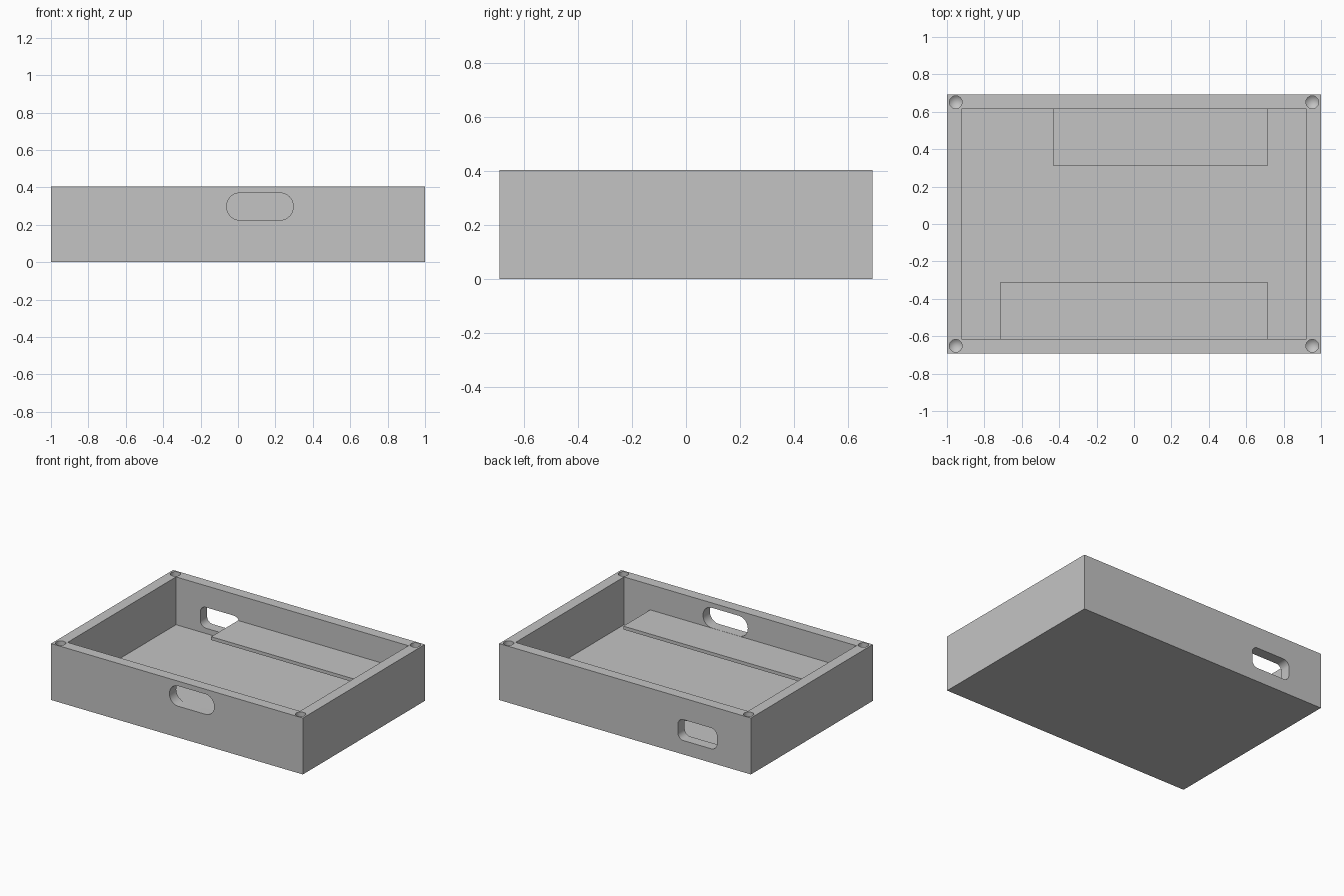
import bpy, bmesh, math
from mathutils import Vector

cube = bpy.data.objects.get("Cube")
if cube:
    bpy.data.objects.remove(cube, do_unlink=True)

# Overall sizes
HALF_X, HALF_Y, HEIGHT = 1.0, 0.692, 0.405
WALL, FLOOR = 0.077, 0.062
IN_X, IN_Y = HALF_X - WALL, HALF_Y - WALL
SHELF_TOP, SHELF_THICK, SHELF_DEPTH = 0.224, 0.024, 0.305

grey = bpy.data.materials.new("plain_grey")
grey.use_nodes = True
colour = (0.55, 0.55, 0.55, 1)
grey.diffuse_color = colour
grey.node_tree.nodes["Principled BSDF"].inputs["Base Color"].default_value = colour


def to_object(name, bm):
    bmesh.ops.recalc_face_normals(bm, faces=bm.faces)
    mesh = bpy.data.meshes.new(name)
    bm.to_mesh(mesh)
    bm.free()
    mesh.materials.append(grey)
    obj = bpy.data.objects.new(name, mesh)
    bpy.context.collection.objects.link(obj)
    return obj


def box(name, low, high):
    low, high = Vector(low), Vector(high)
    bm = bmesh.new()
    bmesh.ops.create_cube(bm, size=1)
    bmesh.ops.scale(bm, vec=high - low, verts=bm.verts)
    bmesh.ops.translate(bm, vec=(low + high) / 2, verts=bm.verts)
    return to_object(name, bm)


def slot(name, x0, x1, z0, z1, radius, y0, y1, steps=10):
    """Rounded rectangle in the x-z plane, pushed along y."""
    bm = bmesh.new()
    centres = [(x1 - radius, z1 - radius), (x0 + radius, z1 - radius),
               (x0 + radius, z0 + radius), (x1 - radius, z0 + radius)]
    ring = []
    for quarter, (cx, cz) in enumerate(centres):
        for i in range(steps + 1):
            a = (quarter + i / steps) * math.pi / 2
            ring.append(bm.verts.new((cx + radius * math.cos(a), y0, cz + radius * math.sin(a))))
    face = bm.faces.new(ring)
    extruded = bmesh.ops.extrude_face_region(bm, geom=[face])["geom"]
    moved = [v for v in extruded if isinstance(v, bmesh.types.BMVert)]
    bmesh.ops.translate(bm, vec=(0, y1 - y0, 0), verts=moved)
    return to_object(name, bm)


def drill(name, x, y, radius=0.034, depth=0.15, tip=0.03, sides=24):
    """Round bit with a conical tip, pointing down."""
    bm = bmesh.new()
    circle = [(radius * math.cos(i * math.tau / sides), radius * math.sin(i * math.tau / sides))
              for i in range(sides)]
    top = [bm.verts.new((x + a, y + b, HEIGHT + 0.05)) for a, b in circle]
    low = [bm.verts.new((x + a, y + b, HEIGHT - depth)) for a, b in circle]
    point = bm.verts.new((x, y, HEIGHT - depth - tip))
    bm.faces.new(top)
    for i in range(sides):
        j = (i + 1) % sides
        bm.faces.new((top[i], top[j], low[j], low[i]))
        bm.faces.new((low[i], low[j], point))
    return to_object(name, bm)


# Open tray with cavity, wall openings and corner screw holes
case = box("case", (-HALF_X, -HALF_Y, 0), (HALF_X, HALF_Y, HEIGHT))
cutters = [
    box("cavity_cutter", (-IN_X, -IN_Y, FLOOR), (IN_X, IN_Y, HEIGHT + 0.1)),
    slot("front_slot_cutter", -0.06, 0.295, 0.225, 0.37, 0.07, -HALF_Y - 0.05, -IN_Y + 0.05),
    slot("back_slot_cutter", -0.73, -0.42, 0.10, 0.25, 0.045, IN_Y - 0.05, HALF_Y + 0.05),
]
for sx in (-1, 1):
    for sy in (-1, 1):
        cutters.append(drill("screw_hole_cutter", sx * 0.953, sy * 0.651))

bpy.context.view_layer.objects.active = case
for cutter in cutters:
    cutter.hide_render = True
    mod = case.modifiers.new("cut", 'BOOLEAN')
    mod.operation = 'DIFFERENCE'
    mod.solver = 'EXACT'
    mod.object = cutter
    bpy.ops.object.modifier_apply(modifier=mod.name)
    bpy.data.objects.remove(cutter, do_unlink=True)

bpy.ops.object.select_all(action='DESELECT')
case.select_set(True)
bpy.ops.object.shade_smooth_by_angle(angle=math.radians(25))

# Thin shelves fixed to the front and back walls
z0 = SHELF_TOP - SHELF_THICK
box("front_shelf", (-0.715, -IN_Y, z0), (0.715, -IN_Y + SHELF_DEPTH, SHELF_TOP))
box("back_shelf", (-0.43, IN_Y - SHELF_DEPTH, z0), (0.715, IN_Y, SHELF_TOP))
